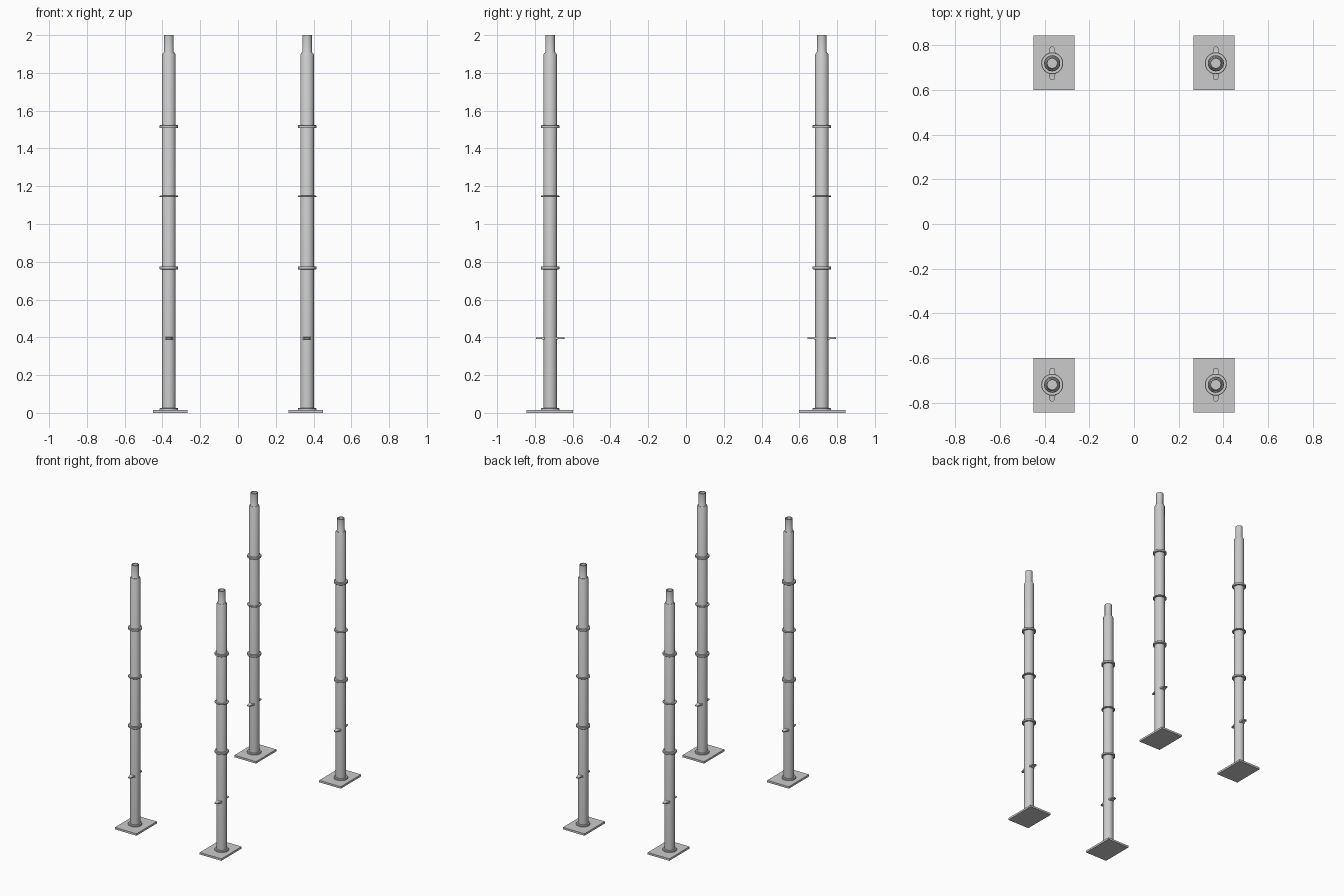
import bpy, bmesh, math

if "Cube" in bpy.data.objects:
    bpy.data.objects.remove(bpy.data.objects["Cube"])

SEG = 32
POST = (0.366, 0.719)
PLATE = (0.3585, 0.7215)


def finish(bm, name, loc, smooth=True):
    bmesh.ops.recalc_face_normals(bm, faces=bm.faces)
    me = bpy.data.meshes.new(name)
    bm.to_mesh(me)
    bm.free()
    ob = bpy.data.objects.new(name, me)
    ob.location = loc
    bpy.context.collection.objects.link(ob)
    if smooth:
        bpy.ops.object.select_all(action='DESELECT')
        ob.select_set(True)
        bpy.context.view_layer.objects.active = ob
        bpy.ops.object.shade_smooth_by_angle(angle=math.radians(35))
    return ob


def lathe(name, profile, loc, closed=False):
    """Revolve (radius, z) points; open profiles are capped at both ends."""
    bm = bmesh.new()
    rings = [[bm.verts.new((r * math.cos(2 * math.pi * i / SEG),
                            r * math.sin(2 * math.pi * i / SEG), z))
              for i in range(SEG)] for r, z in profile]
    pairs = list(zip(rings, rings[1:]))
    if closed:
        pairs.append((rings[-1], rings[0]))
    for a, b in pairs:
        for i in range(SEG):
            j = (i + 1) % SEG
            bm.faces.new((a[i], a[j], b[j], b[i]))
    if not closed:
        bm.faces.new(rings[0])
        bm.faces.new(rings[-1])
    return finish(bm, name, loc)


def flange(name, z, half, loc):
    """Flat ring around the tube with softened rims."""
    c = 0.002
    lathe(name, [(0.034, z - half), (0.049 - c, z - half), (0.049, z - half + c),
                 (0.049, z + half - c), (0.049 - c, z + half), (0.034, z + half)],
          loc, closed=True)


def wing(name, side, z, loc):
    """Tapering rounded lug: outline in plan, thinner toward its tip."""
    half = [(0.021, 0.028, 0.008), (0.019, 0.037, 0.007), (0.014, 0.046, 0.004),
            (0.013, 0.064, 0.003), (0.010, 0.071, 0.003), (0.005, 0.0745, 0.003)]
    outline = half + [(-x, y, t) for x, y, t in reversed(half)]
    bm = bmesh.new()
    n = len(outline)
    top = [bm.verts.new((x, side * y, z + t)) for x, y, t in outline]
    bot = [bm.verts.new((x, side * y, z - t)) for x, y, t in outline]
    for i in range(n):
        j = (i + 1) % n
        bm.faces.new((top[i], top[j], bot[j], bot[i]))
    for ring in (top, bot):
        for i in range(n // 2 - 1):
            bm.faces.new((ring[i], ring[i + 1], ring[n - 2 - i], ring[n - 1 - i]))
    finish(bm, name, loc)


for label, sx, sy in (("front_left", -1, -1), ("front_right", 1, -1),
                      ("back_left", -1, 1), ("back_right", 1, 1)):
    loc = (sx * POST[0], sy * POST[1], 0)

    # base plate
    bm = bmesh.new()
    bmesh.ops.create_cube(bm, size=1)
    bmesh.ops.scale(bm, vec=(0.183, 0.245, 0.015), verts=bm.verts)
    finish(bm, label + "_base_plate",
           (sx * PLATE[0], sy * PLATE[1], 0.0075), smooth=False)

    # weld collar at the foot
    lathe(label + "_foot_collar", [(0.034, 0.014), (0.049, 0.014), (0.049, 0.022),
                                   (0.046, 0.026), (0.034, 0.026)], loc, closed=True)

    # main tube with chamfered top
    lathe(label + "_tube", [(0.036, 0.014), (0.036, 1.896), (0.032, 1.903)], loc)

    # hollow spigot with a small step at its root
    lathe(label + "_spigot", [(0.029, 1.89), (0.029, 1.906), (0.025, 1.912),
                              (0.025, 2.0), (0.021, 2.0), (0.021, 1.91)], loc)

    # connection rings
    flange(label + "_lower_ring", 0.768, 0.008, loc)
    flange(label + "_middle_ring", 1.146, 0.004, loc)
    flange(label + "_upper_ring", 1.515, 0.008, loc)

    # pair of lugs low on the tube
    wing(label + "_outer_lug", sy, 0.395, loc)
    wing(label + "_inner_lug", -sy, 0.395, loc)
